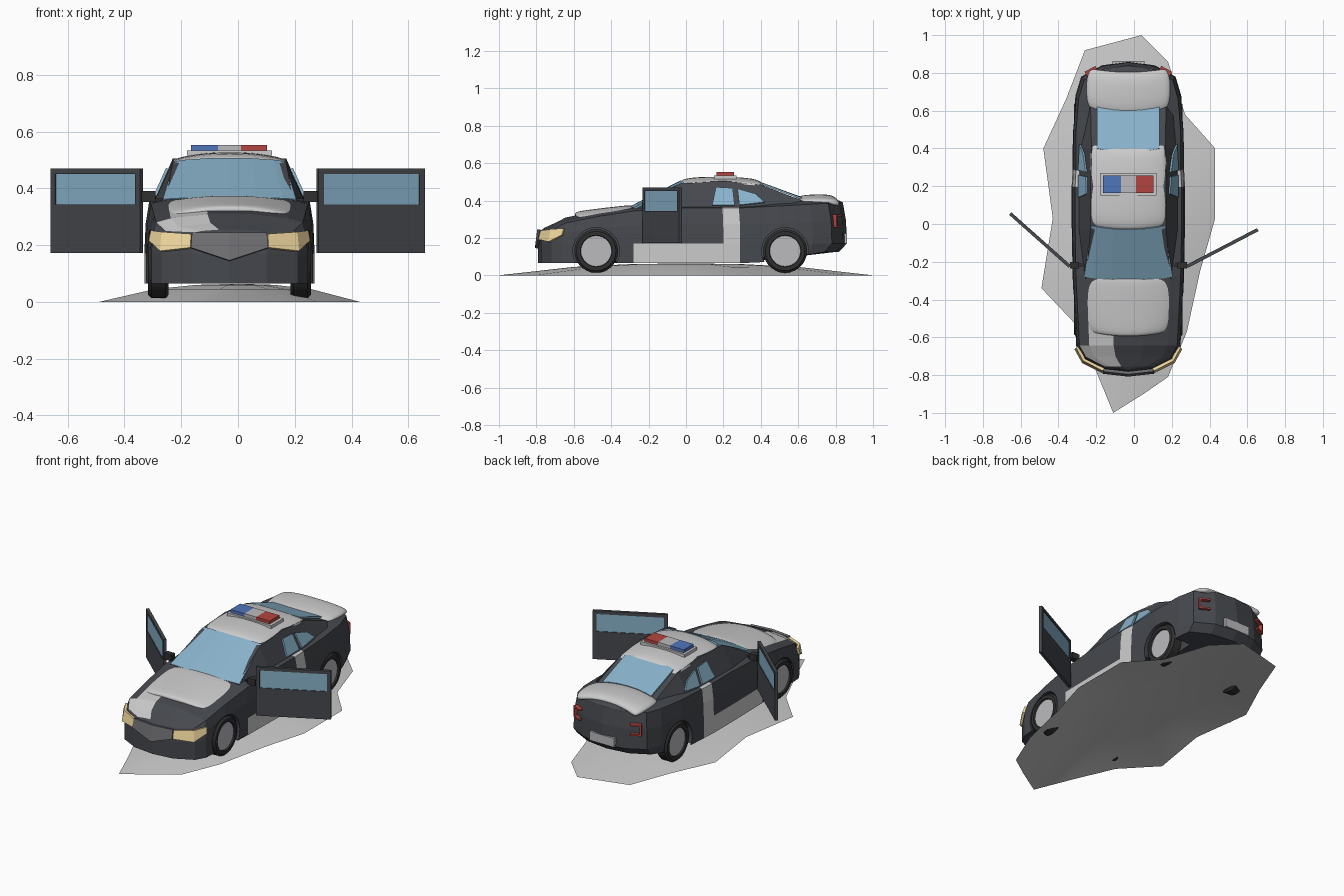
import bpy, bmesh, math
from mathutils import Matrix, Vector

if "Cube" in bpy.data.objects:
    bpy.data.objects.remove(bpy.data.objects["Cube"])

CX = -0.03  # car centreline


def mat(name, r, g, b):
    m = bpy.data.materials.new(name)
    m.diffuse_color = (r, g, b, 1)
    m.use_nodes = True
    m.node_tree.nodes["Principled BSDF"].inputs["Base Color"].default_value = m.diffuse_color
    return m


DARK = mat("dark_paint", 0.06, 0.065, 0.075)
PALE = mat("pale_paint", 0.55, 0.55, 0.55)
BLACK = mat("rubber", 0.03, 0.03, 0.03)
HUB = mat("hub_grey", 0.5, 0.5, 0.52)
GLASS = mat("glass", 0.25, 0.45, 0.6)
LAMP = mat("lamp", 0.9, 0.7, 0.35)
RED = mat("red", 0.45, 0.06, 0.05)
BLUE = mat("blue", 0.08, 0.18, 0.5)
TRIM = mat("trim_grey", 0.16, 0.16, 0.17)


def mesh(name, verts, faces, *mats, cx=CX, recalc=True):
    me = bpy.data.meshes.new(name)
    me.from_pydata([(x + cx, y, z) for x, y, z in verts], [], faces)
    if recalc:
        bm = bmesh.new()
        bm.from_mesh(me)
        bmesh.ops.recalc_face_normals(bm, faces=bm.faces)
        bm.to_mesh(me)
        bm.free()
    ob = bpy.data.objects.new(name, me)
    bpy.context.collection.objects.link(ob)
    for m in mats:
        if m:
            me.materials.append(m)
    return ob


def boxes(name, spans, m, matrix=Matrix()):
    """One object of boxes, each span = (x0, x1, y0, y1, z0, z1)."""
    v, f = [], []
    for x0, x1, y0, y1, z0, z1 in spans:
        o = len(v)
        v += [matrix @ Vector((x, y, z)) for x in (x0, x1) for y in (y0, y1) for z in (z0, z1)]
        f += [[o + i for i in q] for q in ((0, 1, 3, 2), (4, 6, 7, 5), (0, 4, 5, 1),
                                           (2, 3, 7, 6), (0, 2, 6, 4), (1, 5, 7, 3))]
    return mesh(name, v, f, m, cx=0)


def smooth(ob, angle):
    bpy.ops.object.select_all(action='DESELECT')
    ob.select_set(True)
    bpy.context.view_layer.objects.active = ob
    bpy.ops.object.shade_smooth_by_angle(angle=math.radians(angle))


def panel(name, rows, thick, m, puffy):
    """Crowned slab across the car; rows = (y, half width, centre z, edge z)."""
    ts = [-1, -0.8, -0.4, 0, 0.4, 0.8, 1]
    n = len(ts)
    v = [(t * w, y + 0.02 * t * t, zc - (zc - ze) * abs(t) ** 3) for y, w, zc, ze in rows for t in ts]
    f = [(r * n + k, r * n + k + 1, r * n + n + k + 1, r * n + n + k)
         for r in range(len(rows) - 1) for k in range(n - 1)]
    ob = mesh(name, v, f, m, recalc=False)
    s = ob.modifiers.new("solid", 'SOLIDIFY')
    s.thickness = thick
    if puffy:
        ob.modifiers.new("sub", 'SUBSURF').levels = 2
        ob.modifiers["sub"].render_levels = 2
        smooth(ob, 60)


def strip(name, pts, m):
    """Thin plate hugging the bodywork; pts = (x, y, low z, high z)."""
    v = [p for x, y, lo, hi in pts for p in ((x, y, lo), (x * 0.975, y * 0.985, hi))]
    f = [(2 * i, 2 * i + 2, 2 * i + 3, 2 * i + 1) for i in range(len(pts) - 1)]
    ob = mesh(name, v, f, m)
    s = ob.modifiers.new("solid", 'SOLIDIFY')
    s.thickness, s.offset = 0.016, 0


# Lower body: half plan columns (half width, y, sill z, belt z, deck crown)
cols = [(0, -.79, .065, .245, 0), (.13, -.775, .065, .245, .01), (.24, -.72, .065, .25, .03),
        (.275, -.66, .065, .28, .03), (.285, -.48, .065, .315, .03), (.295, -.28, .065, .345, .03),
        (.30, 0, .065, .36, .03), (.30, .2, .065, .36, .03), (.295, .29, .065, .36, .03),
        (.295, .5, .075, .37, .04), (.28, .68, .11, .38, .035), (.25, .78, .125, .385, .03),
        (.14, .84, .125, .39, .01), (0, .86, .125, .39, 0)]
L = len(cols) - 1
ring = [(c, 1) for c in cols] + [(c, -1) for c in cols[-2:0:-1]]
N = len(ring)
verts, faces = [], []
for lev, (sx, sy) in enumerate([(1, 1), (1, 1), (.985, .995), (.94, .975)]):
    for (w, y, lo, hi, _), s in ring:
        z = (lo, .17, .17 + .55 * (hi - .17), hi)[lev]
        verts.append((s * w * sx, y * (sy if lev or y < .6 else .95), z))
faces += [(l * N + i, l * N + (i + 1) % N, (l + 1) * N + (i + 1) % N, (l + 1) * N + i)
          for l in range(3) for i in range(N)]
faces.append(tuple(range(N)))
rows = []
for i in range(1, L):
    a, b = 3 * N + N - i, 3 * N + i
    row = [a]
    for t in (-.8, -.3, .3, .8):
        x, y, z = verts[b]
        row.append(len(verts))
        verts.append((x * t, y, z + cols[i][4] * (1 - abs(t) ** 3)))
    rows.append(row + [b])
for r0, r1 in zip(rows, rows[1:]):
    faces += [(r0[k], r0[k + 1], r1[k + 1], r1[k]) for k in range(5)]
faces += [(3 * N, rows[0][k], rows[0][k + 1]) for k in range(5)]
faces += [(3 * N + L, rows[-1][k], rows[-1][k + 1]) for k in range(5)]
body = mesh("lower_body", verts, faces, DARK, PALE)
for p in body.data.polygons:
    x, y, z = p.center
    x -= CX
    sill = abs(x) > .27 and -.28 < y < .2 and z < .17
    pillar = abs(x) > .25 and .2 < y < .29
    flash = -.22 < x < -.07 and -.74 < y < -.5 and z > .25
    p.material_index = int(sill or pillar or flash)

# Wheel arches and wheels
for y in (-.48, .53):
    for s in (-1, 1):
        bpy.ops.mesh.primitive_cylinder_add(vertices=32, radius=.125, depth=.2,
                                            location=(CX + s * .27, y, .13), rotation=(0, math.pi / 2, 0))
        cut = bpy.context.object
        b = body.modifiers.new("arch", 'BOOLEAN')
        b.operation, b.object, b.solver = 'DIFFERENCE', cut, 'EXACT'
        bpy.context.view_layer.objects.active = body
        bpy.ops.object.modifier_apply(modifier=b.name)
        bpy.data.objects.remove(cut)
        prof = [(.215, .0), (.215, .105), (.225, .117), (.275, .117), (.287, .105), (.287, .085), (.278, .082), (.284, 0)]
        n = 28
        v = [(s * px, y + r * math.cos(2 * math.pi * i / n), .13 + r * math.sin(2 * math.pi * i / n))
             for px, r in prof[1:-1] for i in range(n)]
        f = [(k * n + i, k * n + (i + 1) % n, k * n + n + (i + 1) % n, k * n + n + i)
             for k in range(len(prof) - 3) for i in range(n)]
        f += [tuple(range(n)), tuple(range(len(v) - n, len(v)))]
        w = mesh("wheel", v, f, BLACK, HUB)
        w.data.polygons[len(f) - 1].material_index = 1
        smooth(w, 35)

# Cabin shell
v, f = [], []
for y, wb, zb, wt, zt in [(-.30, .235, .34, .225, .352), (-.03, .272, .34, .2, .49), (.2, .272, .34, .2, .505),
                          (.4, .265, .35, .195, .485), (.62, .25, .36, .2, .40)]:
    v += [(-wb, y, zb), (-wt, y, zt), (wt, y, zt), (wb, y, zb)]
for r in range(4):
    f += [(4 * r + k, 4 * r + (k + 1) % 4, 4 * r + 4 + (k + 1) % 4, 4 * r + 4 + k) for k in range(4)]
f += [(0, 1, 2, 3), (16, 17, 18, 19)]
mesh("cabin", v, f, DARK)

# White panels and front / rear glass
panel("hood", [(-.60, .20, .335, .30), (-.57, .225, .345, .31), (-.45, .25, .36, .325),
               (-.32, .25, .375, .345), (-.28, .245, .375, .345)], .03, PALE, True)
panel("roof", [(-.04, .2, .50, .475), (0, .21, .525, .495), (.2, .21, .53, .50),
               (.37, .205, .52, .49), (.41, .2, .495, .475)], .03, PALE, True)
panel("trunk_lid", [(.57, .2, .41, .38), (.61, .225, .43, .405), (.72, .23, .435, .405),
                    (.78, .22, .43, .4), (.81, .2, .41, .385)], .03, PALE, True)
panel("windshield", [(-.30, .235, .368, .362), (-.03, .195, .507, .495)], .01, GLASS, False)
panel("rear_window", [(.38, .165, .505, .497), (.60, .165, .425, .415)], .01, GLASS, False)

for s in (-1, 1):
    # Side windows lie on the sloping cabin sides
    for quad in ([(.14, .375), (.26, .375), (.25, .465), (.16, .47)],
                 [(.285, .375), (.42, .39), (.37, .435), (.275, .462)]):
        ob = mesh("side_window", [(s * (.278 - .068 * (z - .34) / .15), y, z) for y, z in quad],
                  [(0, 1, 2, 3)], GLASS)
        ob.modifiers.new("solid", 'SOLIDIFY').thickness = .01
        ob.modifiers["solid"].offset = 0
    # Headlight wrapping round the corner
    strip("headlight", [(s * .135, -.782, .19, .238), (s * .24, -.73, .178, .245),
                        (s * .278, -.66, .215, .25)], LAMP)
    # Bracket-shaped tail light
    M = Matrix.Translation((CX + s * .195, .812, .29)) @ Matrix.Rotation(-s * .5, 4, 'Z')
    boxes("tail_light", [(-.03, .03, -.02, .012, .024, .034), (-.03, .03, -.02, .012, -.034, -.024),
                         (s * .03 - .005, s * .03 + .005, -.02, .012, -.034, .034)], RED, M)
    # Mirror and stalk
    boxes("mirror", [(CX + s * .285 - .025, CX + s * .285 + .025, -.235, -.2, .352, .39),
                     (CX + s * .25 - .02, CX + s * .25 + .02, -.225, -.21, .345, .365)], BLACK)

strip("grille", [(-.135, -.785, .19, .243), (0, -.80, .145, .243), (.135, -.785, .19, .243)], TRIM)
boxes("rear_plate", [(CX - .085, CX + .085, .82, .862, .17, .225)], HUB)

# Open doors: frame pieces plus glass, swung out from the hinge
for side, (hx, hy), (ex, ey) in (("right", (.28, -.225), (.655, -.03)), ("left", (-.34, -.225), (-.655, .055))):
    w = math.hypot(ex - hx, ey - hy)
    M = Matrix.Translation((hx, hy, 0)) @ Matrix.Rotation(math.atan2(ey - hy, ex - hx), 4, 'Z')
    t = .009
    boxes(side + "_door", [(0, w, -t, t, .172, .343), (0, w, -t, t, .45, .47),
                           (0, .022, -t, t, .343, .45), (w - .022, w, -t, t, .343, .45)], DARK, M)
    boxes(side + "_door_glass", [(.022, w - .022, -.005, .005, .343, .45)], GLASS, M)

# Roof light bar
boxes("light_bar_base", [(-.18, .12, .15, .27, .515, .534)], None)
for name, x0, x1, m in (("blue_light", -.165, -.07, BLUE), ("light_bar_middle", -.07, .01, HUB), ("red_light", .01, .102, RED)):
    boxes(name, [(x0, x1, .163, .257, .52, .553)], m)

# Low mound under the car
edge = [(.04, 1), (-.26, .92), (-.36, .66), (-.48, .4), (-.43, .03), (-.49, -.34), (-.31, -.53), (-.2, -.78),
        (-.11, -1), (.05, -.9), (.18, -.81), (.28, -.57), (.35, -.25), (.43, .03), (.43, .4), (.27, .58), (.18, .86)]
n = len(edge)
v = [(x * k, y * k, z) for k, z in ((1, 0), (.6, .045), (.3, .06)) for x, y in edge] + [(0, 0, .064)]
f = [(r * n + i, r * n + (i + 1) % n, r * n + n + (i + 1) % n, r * n + n + i) for r in range(2) for i in range(n)]
f += [(2 * n + i, 2 * n + (i + 1) % n, 3 * n) for i in range(n)]
smooth(mesh("ground_mound", v, f, cx=0), 40)
